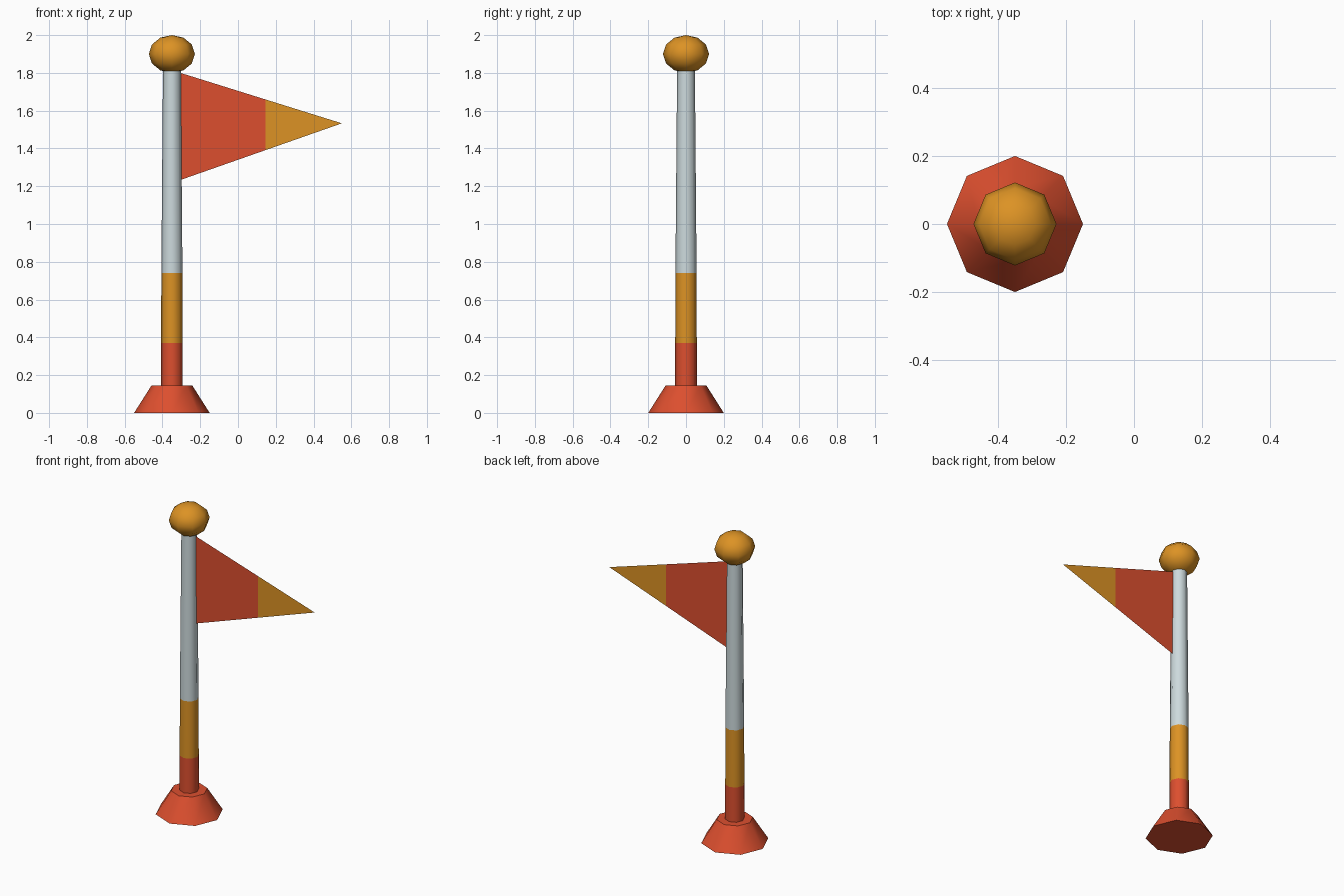
import bpy, bmesh, math

if "Cube" in bpy.data.objects:
    bpy.data.objects.remove(bpy.data.objects["Cube"])

POLE_X = -0.35


def material(name, rgb):
    m = bpy.data.materials.new(name)
    m.diffuse_color = (*rgb, 1.0)
    m.use_nodes = True
    m.node_tree.nodes["Principled BSDF"].inputs["Base Color"].default_value = m.diffuse_color
    return m


RED = material("red", (0.72, 0.078, 0.028))
ORANGE = material("orange", (0.72, 0.29, 0.018))
GREY = material("pale_grey", (0.61, 0.70, 0.72))


def finish(name, bm, mats, smooth=True):
    mesh = bpy.data.meshes.new(name)
    bm.to_mesh(mesh)
    bm.free()
    for m in mats:
        mesh.materials.append(m)
    ob = bpy.data.objects.new(name, mesh)
    bpy.context.collection.objects.link(ob)
    if smooth:
        bpy.ops.object.select_all(action='DESELECT')
        ob.select_set(True)
        bpy.context.view_layer.objects.active = ob
        bpy.ops.object.shade_smooth_by_angle(angle=math.radians(50))
    return ob


def lathe(name, profile, mats, bands=None, sides=8):
    """Stack of octagonal rings (radius, z), capped at both ends."""
    bm = bmesh.new()
    rings = []
    for r, z in profile:
        rings.append([bm.verts.new((POLE_X + r * math.cos(i * math.tau / sides),
                                    r * math.sin(i * math.tau / sides), z))
                      for i in range(sides)])
    for k, (a, b) in enumerate(zip(rings, rings[1:])):
        for i in range(sides):
            j = (i + 1) % sides
            f = bm.faces.new((a[i], a[j], b[j], b[i]))
            f.material_index = bands[k] if bands else 0
    bm.faces.new(rings[0][::-1])
    top = bm.faces.new(rings[-1])
    top.material_index = bands[-1] if bands else 0
    return finish(name, bm, mats)


# flared foot
lathe("base", [(0.20, 0.0), (0.108, 0.145)], [RED])

# tapering pole with coloured bands
lathe("pole", [(0.057, 0.10), (0.057, 0.37), (0.056, 0.74), (0.047, 1.83)],
      [RED, ORANGE, GREY], bands=[0, 1, 2])

# squashed ball on top
bm = bmesh.new()
bmesh.ops.create_uvsphere(bm, u_segments=8, v_segments=6, radius=1.0)
for v in bm.verts:
    v.co = (POLE_X + v.co.x * 0.122, v.co.y * 0.122, 1.9 + v.co.z * 0.1)
finish("finial_ball", bm, [ORANGE])

# thin pennant with a coloured tip
bm = bmesh.new()
x0, x1, tip_x, tip_z = -0.305, 0.145, 0.55, 1.533
t = (x1 - x0) / (tip_x - x0)
top, low = 1.80, 1.233
pts = [(x0, low), (x1, low + (tip_z - low) * t), (tip_x, tip_z),
       (x1, top + (tip_z - top) * t), (x0, top)]
a, b, c, d, e = [bm.verts.new((x, 0, z)) for x, z in pts]
bm.faces.new((a, b, d, e))
bm.faces.new((b, c, d)).material_index = 1
finish("pennant", bm, [RED, ORANGE], smooth=False)
